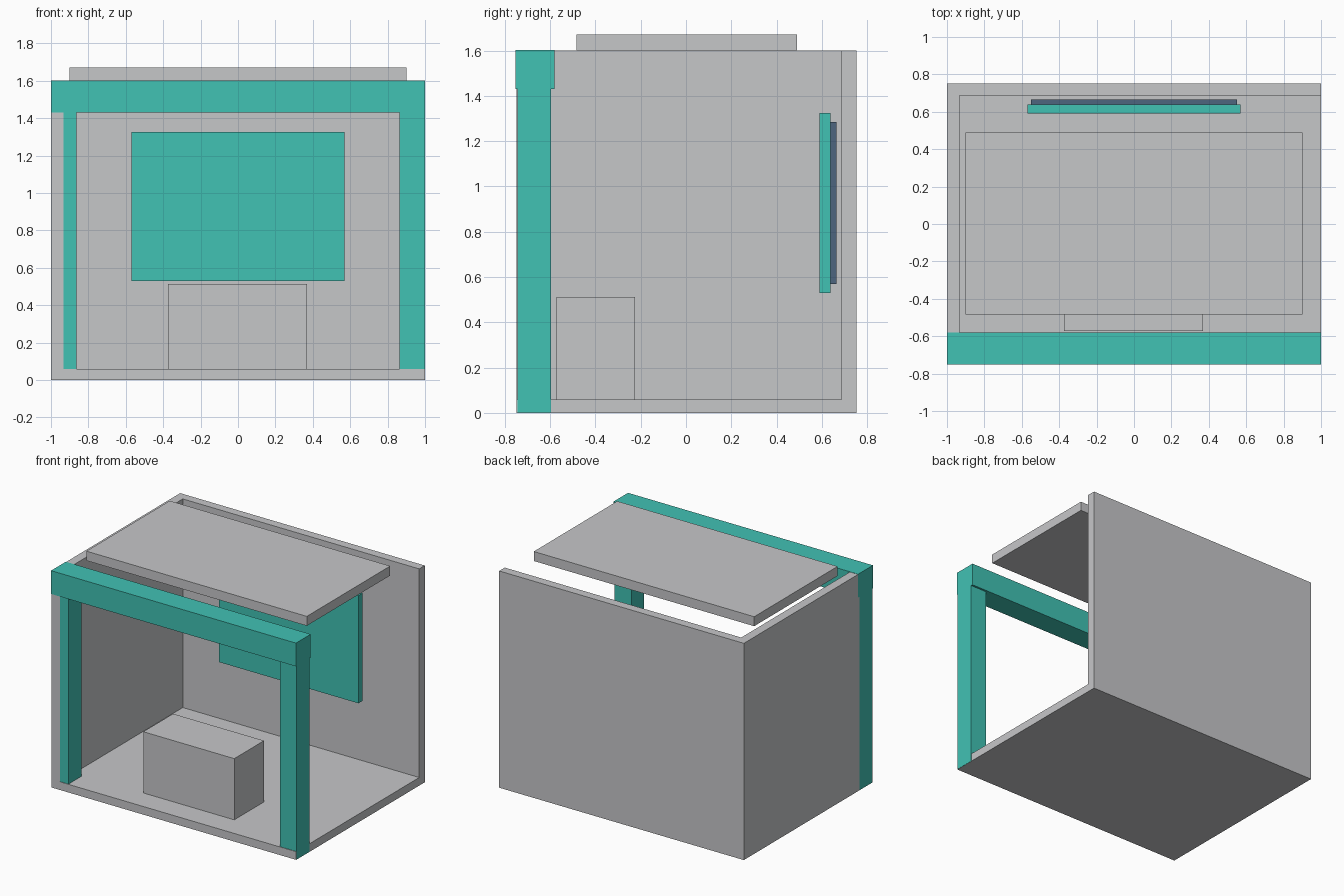
import bpy
from mathutils import Vector

cube = bpy.data.objects.get("Cube")
if cube:
    bpy.data.objects.remove(cube, do_unlink=True)


def material(name, rgb):
    mat = bpy.data.materials.new(name)
    mat.use_nodes = True
    color = (*rgb, 1.0)
    mat.diffuse_color = color
    mat.node_tree.nodes["Principled BSDF"].inputs["Base Color"].default_value = color
    return mat


grey = material("light grey", (0.565, 0.571, 0.584))
teal = material("teal", (0.053, 0.539, 0.456))
slate = material("slate blue", (0.075, 0.13, 0.21))


def box(name, mat, x, y, z):
    """Add a box spanning the given (low, high) ranges."""
    low, high = Vector((x[0], y[0], z[0])), Vector((x[1], y[1], z[1]))
    bpy.ops.mesh.primitive_cube_add(size=1)
    obj = bpy.context.object
    obj.name = obj.data.name = name
    for v in obj.data.vertices:
        v.co = (low + high) / 2 + v.co * (high - low)
    obj.data.materials.append(mat)
    return obj


FRONT, BACK, TOP = -0.748, 0.752, 1.6
FLOOR_TOP, INNER_X, INNER_Y = 0.06, -0.932, 0.687
EDGE = 0.999  # shell sits just inside the posts' outer faces

# Open booth shell: floor, back wall and one side wall
box("floor", grey, (-EDGE, EDGE), (FRONT, BACK), (0, FLOOR_TOP))
box("back_wall", grey, (-EDGE, EDGE), (INNER_Y, BACK), (FLOOR_TOP, TOP))
box("right_side_wall", grey, (-EDGE, INNER_X), (FRONT, INNER_Y), (FLOOR_TOP, TOP))

# Front frame: two posts and a header beam
for name, x in (("right_post", (-1, -0.863)), ("left_post", (0.863, 1))):
    box(name, teal, x, (-0.744, -0.595), (0.001, 1.43))
box("header_beam", teal, (-1, 1), (-0.752, -0.58), (1.43, 1.602))

# Raised roof panel
box("roof_panel", grey, (-0.9, 0.9), (-0.483, 0.49), (1.6, 1.67))

# Counter standing on the floor
box("counter", grey, (-0.373, 0.37), (-0.572, -0.225), (FLOOR_TOP, 0.512))

# Display board with its backing plate
box("display_board", teal, (-0.57, 0.57), (0.59, 0.638), (0.53, 1.325))
box("display_backing", slate, (-0.55, 0.55), (0.638, 0.665), (0.57, 1.285))
